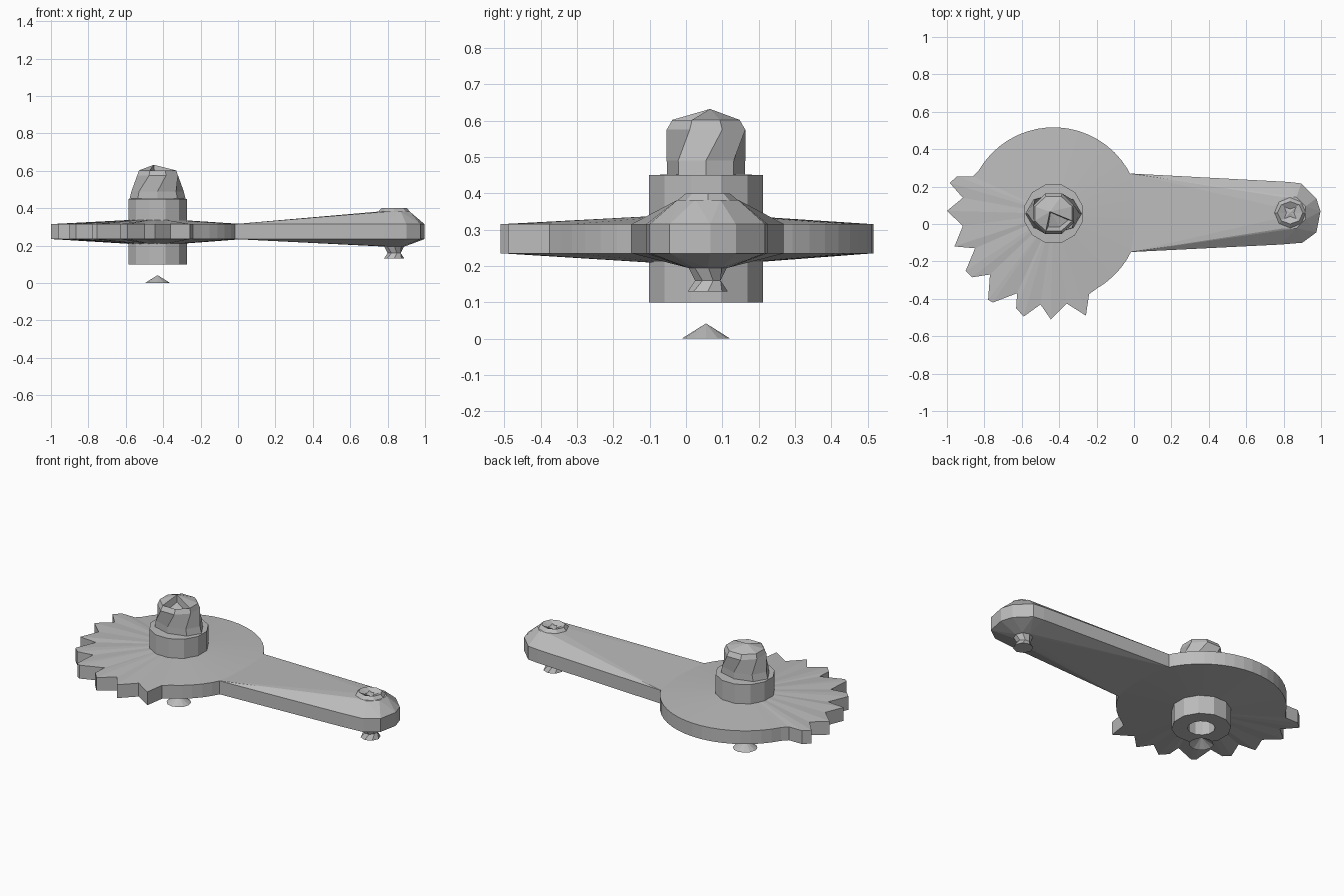
import bpy, bmesh
from math import sin, cos, pi, radians

cube = bpy.data.objects.get("Cube")
if cube:
    bpy.data.objects.remove(cube)

grey = bpy.data.materials.new("plain grey")
grey.use_nodes = True
grey.diffuse_color = (0.5, 0.5, 0.5, 1)
grey.node_tree.nodes["Principled BSDF"].inputs["Base Color"].default_value = (0.5, 0.5, 0.5, 1)

HUB = (-0.43, 0.055)      # axis of the toothed disc
HEAD = (0.835, 0.06)      # axis of the arm's end
RIM_LOW, RIM_HIGH = 0.235, 0.315


def finish(name, bm, fix_normals=True):
    if fix_normals:
        bmesh.ops.recalc_face_normals(bm, faces=bm.faces)
    mesh = bpy.data.meshes.new(name)
    bm.to_mesh(mesh)
    bm.free()
    mesh.materials.append(grey)
    obj = bpy.data.objects.new(name, mesh)
    bpy.context.collection.objects.link(obj)
    return obj


def ring(centre, rx, ry, z, sides, turn=0.0):
    """Points of a horizontal ellipse."""
    return [(centre[0] + rx * cos(2 * pi * (i + turn) / sides),
             centre[1] + ry * sin(2 * pi * (i + turn) / sides), z) for i in range(sides)]


def loft(loops, first=None, last=None):
    """Skin equal loops of points; an end point closes an end with a fan."""
    bm = bmesh.new()
    rows = [[bm.verts.new(p) for p in loop] for loop in loops]
    n = len(rows[0])
    for a, b in zip(rows, rows[1:]):
        for i in range(n):
            j = (i + 1) % n
            bm.faces.new((a[i], a[j], b[j], b[i]))
    for tip, row in ((first, rows[0]), (last, rows[-1])):
        if tip:
            v = bm.verts.new(tip)
            for i in range(n):
                bm.faces.new((row[i], row[(i + 1) % n], v))
    return bm


# Toothed disc: plain arc at the back and right, teeth at the front and left
outline = [(HUB[0] + 0.462 * cos(radians(a)), HUB[1] + 0.462 * sin(radians(a)))
           for a in range(-60, 151, 7)]
outline += [(-0.86, 0.255), (-0.945, 0.255), (-0.985, 0.22), (-0.915, 0.14), (-1.0, 0.07),
            (-0.915, -0.01), (-0.96, -0.12), (-0.85, -0.13), (-0.9, -0.25), (-0.865, -0.285),
            (-0.77, -0.27), (-0.78, -0.405), (-0.755, -0.42), (-0.625, -0.37), (-0.63, -0.45),
            (-0.59, -0.495), (-0.5, -0.43), (-0.445, -0.51), (-0.36, -0.425), (-0.257, -0.49),
            (-0.24, -0.375)]
finish("toothed_disc", loft([[(x, y, RIM_LOW) for x, y in outline],
                             [(x, y, RIM_HIGH) for x, y in outline]],
                            (*HUB, 0.2), (*HUB, 0.345)))

# Hub: a collar through the disc, with a recess underneath
collar = [(0.075, 0.2), (0.075, 0.1), (0.162, 0.1), (0.162, 0.45)]
finish("hub", loft([ring(HUB, r, r, z, 12, 0.5) for r, z in collar],
                   (*HUB, 0.2), (*HUB, 0.455)))

# Knob: faceted and twisted, with a dent in the front of its domed top
knob_rows = [(0.15, 0.107, 0.45, 0), (0.14, 0.108, 0.49, 0),
             (0.118, 0.117, 0.575, 0.5), (0.108, 0.1, 0.602, 0.5)]
bm = loft([ring(HUB, rx, ry, z, 8, t) for rx, ry, z, t in knob_rows],
          None, (-0.45, 0.066, 0.632))
bmesh.ops.recalc_face_normals(bm, faces=bm.faces)
dent = [f for f in bm.faces if f.normal.z > 0.7
        and f.calc_center_median().y < HUB[1] and f.calc_center_median().x > HUB[0] - 0.03]
bmesh.ops.inset_region(bm, faces=dent, thickness=0.015, depth=-0.04)
finish("knob", bm, False)

# Arm: straight side walls, sloping up and down to the head
plan = [(-0.02, -0.15), (0.78, -0.11), (0.9, -0.1), (0.975, -0.045), (0.997, 0.067),
        (0.975, 0.137), (0.893, 0.217), (0.825, 0.225), (-0.02, 0.27)]
points = [(x, y, z) for x, y in plan for z in (RIM_LOW, RIM_HIGH)]
points += ring(HEAD, 0.09, 0.09, 0.382, 8, 0.5) + ring(HEAD, 0.055, 0.055, 0.195, 8)
bm = bmesh.new()
for p in points:
    bm.verts.new(p)
bmesh.ops.convex_hull(bm, input=bm.verts)
finish("arm", bm)

# Head cap: a low ring with a star-shaped dimple
star = [(HEAD[0] + (0.045 if i % 2 else 0.02) * cos(pi * i / 4),
         HEAD[1] + (0.045 if i % 2 else 0.02) * sin(pi * i / 4), 0.385) for i in range(8)]
finish("head_cap", loft([ring(HEAD, 0.09, 0.09, 0.375, 8), ring(HEAD, 0.068, 0.06, 0.4, 8), star],
                        None, (*HEAD, 0.39)))

# Pin under the head, slightly waisted
finish("pin", loft([ring(HEAD, r, r, z, 8, t) for r, z, t in
                    ((0.055, 0.2, 0), (0.038, 0.16, 0.5), (0.055, 0.13, 0))],
                   None, (*HEAD, 0.13)))

# Loose shallow cone below the hub, open underneath
finish("bottom_cone", loft([ring(HUB, 0.067, 0.067, 0, 12)], None, (*HUB, 0.042)))
